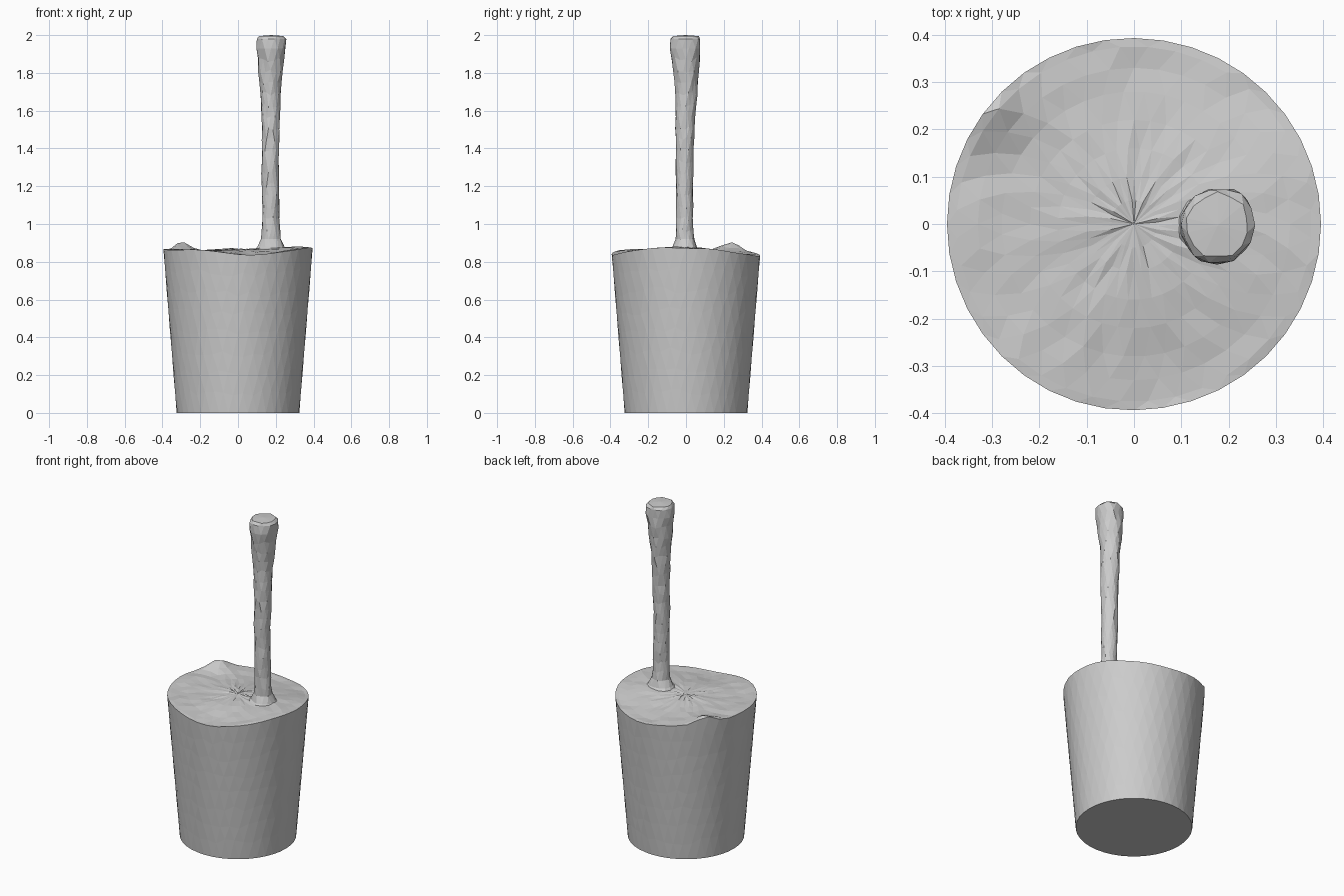
import bpy, bmesh, math, random

if "Cube" in bpy.data.objects:
    bpy.data.objects.remove(bpy.data.objects["Cube"])

random.seed(4)
TAU = math.tau

# Lumps and hollows of the top surface: x, y, height, spread
LUMPS = [
    (-0.30, 0.24, 0.045, 0.05), (-0.37, 0.00, 0.010, 0.12),
    (0.06, -0.36, -0.022, 0.11), (0.34, -0.12, 0.018, 0.10),
    (-0.22, -0.30, 0.008, 0.10), (0.06, 0.38, -0.028, 0.14),
    (0.33, 0.10, 0.014, 0.10), (-0.04, 0.05, 0.012, 0.07),
    (0.03, -0.13, 0.008, 0.08), (0.30, 0.28, -0.008, 0.09),
    (0.17, 0.0, 0.012, 0.09),
]


def surface_height(x, y):
    z = 0.857
    for cx, cy, height, spread in LUMPS:
        z += height * math.exp(-((x - cx) ** 2 + (y - cy) ** 2) / (2 * spread ** 2))
    return z


def loft(name, rings, top_point=None):
    """Join stacked rings with triangles, cap the first ring and close the last."""
    bm = bmesh.new()
    loops = [[bm.verts.new(p) for p in ring] for ring in rings]
    bm.faces.new(loops[0][::-1])
    for k, (a, b) in enumerate(zip(loops, loops[1:])):
        n = len(a)
        for i in range(n):
            j = (i + 1) % n
            if k % 2 == 0:   # upper ring is turned half a step forward
                bm.faces.new((a[i], a[j], b[i]))
                bm.faces.new((a[j], b[j], b[i]))
            else:            # upper ring is turned half a step back
                bm.faces.new((a[i], b[j], b[i]))
                bm.faces.new((a[i], a[j], b[j]))
    last = loops[-1]
    tip = bm.verts.new(top_point)
    for i in range(len(last)):
        bm.faces.new((last[i], last[(i + 1) % len(last)], tip))
    bmesh.ops.recalc_face_normals(bm, faces=bm.faces)
    mesh = bpy.data.meshes.new(name)
    bm.to_mesh(mesh)
    bm.free()
    obj = bpy.data.objects.new(name, mesh)
    bpy.context.collection.objects.link(obj)
    return obj


# Tapered tub with an uneven filled top
SIDES = 40
ROWS = 8
rings = []
for k in range(ROWS + 1):
    ring = []
    for i in range(SIDES):
        a = TAU * (i + 0.5 * (k % 2)) / SIDES
        rim = surface_height(0.395 * math.cos(a), 0.395 * math.sin(a))
        z = rim * k / ROWS
        if 0 < k < ROWS:
            z += random.uniform(-0.02, 0.02)
        r = 0.325 + 0.07 * min(z / 0.86, 1)
        ring.append((r * math.cos(a), r * math.sin(a), z))
    rings.append(ring)
for r in (0.375, 0.33, 0.28, 0.22, 0.16, 0.10, 0.05):
    ring = []
    for i in range(SIDES):
        a = TAU * (i + 0.5 * (len(rings) % 2)) / SIDES
        x, y = r * math.cos(a), r * math.sin(a)
        ring.append((x, y, surface_height(x, y) + random.uniform(-0.003, 0.003)))
    rings.append(ring)
loft("filled_tub", rings, (0, 0, surface_height(0, 0)))

# Handle profile: z, centre x, centre y, half width x, half width y
PROFILE = [
    (0.84, 0.175, -0.005, 0.11, 0.10), (0.88, 0.175, -0.005, 0.075, 0.065),
    (0.92, 0.175, -0.006, 0.053, 0.049), (1.00, 0.175, -0.008, 0.046, 0.044),
    (1.30, 0.171, -0.008, 0.046, 0.047), (1.50, 0.173, -0.006, 0.048, 0.050),
    (1.70, 0.173, 0.000, 0.053, 0.058), (1.85, 0.174, 0.000, 0.070, 0.070),
    (1.95, 0.176, -0.003, 0.079, 0.083), (1.98, 0.176, -0.003, 0.078, 0.082),
    (1.995, 0.177, -0.003, 0.066, 0.068),
]


def profile_at(z):
    for p, q in zip(PROFILE, PROFILE[1:]):
        if z <= q[0]:
            t = (z - p[0]) / (q[0] - p[0])
            return [u + (v - u) * t for u, v in zip(p, q)]
    return PROFILE[-1]


# Rough stick handle, flared at the foot and the knob end
levels = [0.84, 0.88, 0.92] + [0.97 + 0.06 * i for i in range(17)] + [1.98, 1.995]
STICK_SIDES = 14
rings = []
for k, level in enumerate(levels):
    z, cx, cy, rx, ry = profile_at(level)
    ring = []
    for i in range(STICK_SIDES):
        a = TAU * (i + 0.5 * (k % 2)) / STICK_SIDES
        s = random.uniform(0.93, 1.06)
        dz = random.uniform(-0.012, 0.012) if 0.95 < z < 1.92 else 0
        ring.append((cx + rx * s * math.cos(a), cy + ry * s * math.sin(a), z + dz))
    rings.append(ring)
loft("stick_handle", rings, (0.177, -0.003, 2.0))
